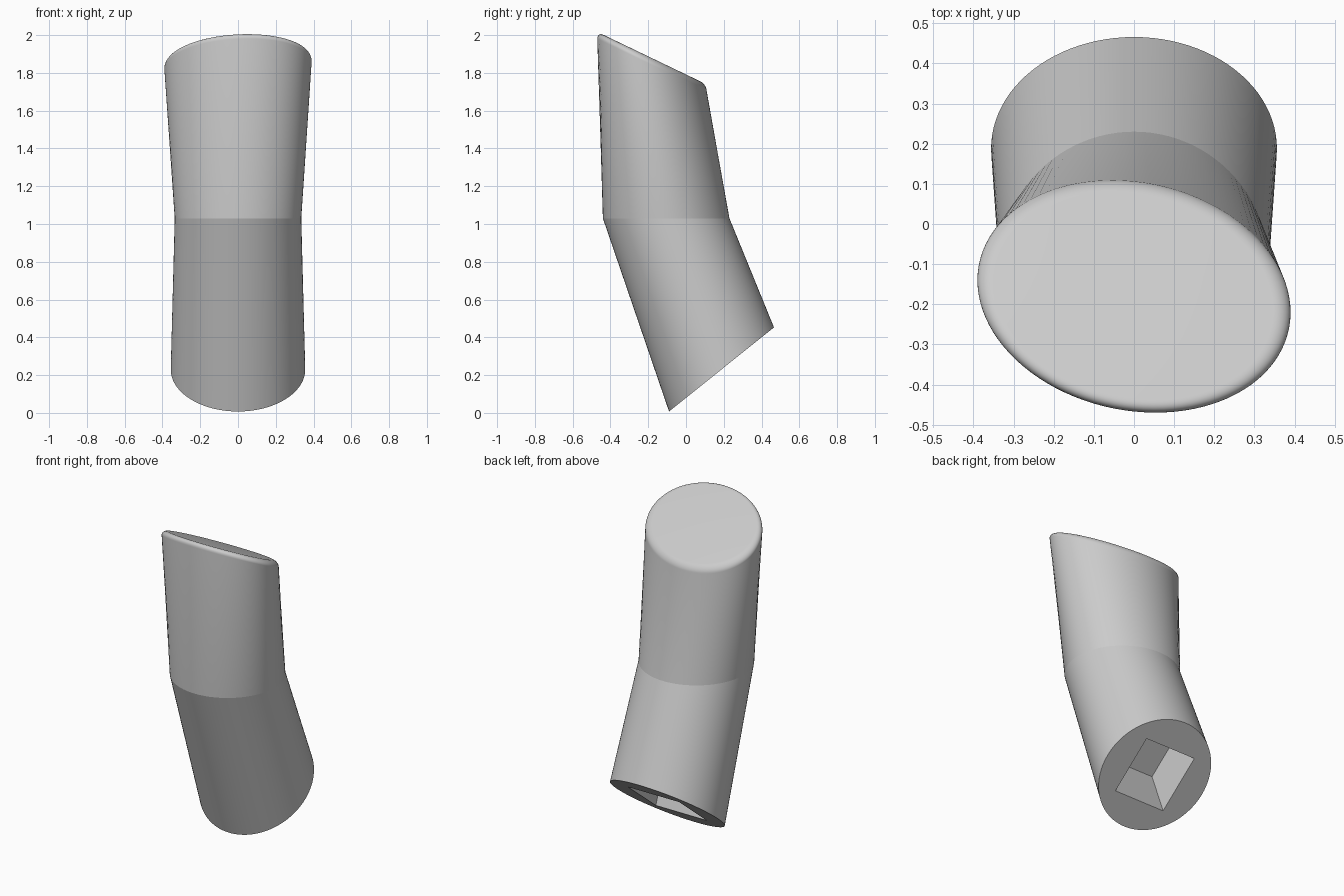
import bpy
import bmesh
from math import cos, sin, tau, pi
from mathutils import Vector

cube = bpy.data.objects.get("Cube")
if cube:
    bpy.data.objects.remove(cube)

SEGMENTS = 96
RIM_STEPS = 8

grey = bpy.data.materials.new("plain_grey")
grey.use_nodes = True
colour = (0.6, 0.6, 0.6, 1)
grey.diffuse_color = colour
grey.node_tree.nodes["Principled BSDF"].inputs["Base Color"].default_value = colour

bm = bmesh.new()


def ring(centre, axis_a, axis_b, scale=1.0):
    """Ellipse of vertices spanned by two half axes."""
    c, a, b = Vector(centre), Vector(axis_a) * scale, Vector(axis_b) * scale
    angles = [tau * i / SEGMENTS for i in range(SEGMENTS)]
    return [bm.verts.new(c + a * cos(t) + b * sin(t)) for t in angles]


def bridge(lower, upper):
    """Quads between two loops with the same vertex count."""
    n = len(lower)
    for i in range(n):
        j = (i + 1) % n
        bm.faces.new((lower[i], lower[j], upper[j], upper[i]))


def loop_edges(loop):
    return [bm.edges.get((v, loop[i - 1])) for i, v in enumerate(loop)]


# Lower leg: tilted round base up to the level bend
base_centre = Vector((0, 0.188, 0.23))
bend_centre = Vector((0, -0.105, 1.03))
slope = Vector((0, 0.555, 0.445)).normalized()
base = ring(base_centre, (0.356, 0, 0), slope * 0.356)
bend = ring(bend_centre, (0.335, 0, 0), (0, 0.335, 0))
loops = [base, bend]

# Upper leg: flares to a slanted oval, then rolls over a rounded rim
TILT = -0.48
for k in range(RIM_STEPS + 1):
    a = pi / 2 * k / RIM_STEPS
    loops.append(ring((0, -0.18, 1.842 + 0.036 * sin(a)),
                      (0.39, -0.04, -0.04 * TILT),
                      (0, 0.287, 0.287 * TILT),
                      1 - 0.11 * (1 - cos(a))))
for lower, upper in zip(loops, loops[1:]):
    bridge(lower, upper)
bm.faces.new(loops[-1])

# Square socket sunk into the base along the lower leg
half = 0.18
depth = (bend_centre - base_centre).normalized() * 0.29
corners = [base_centre + Vector((sx * half, 0, 0)) + slope * sy * half
           for sx, sy in ((-1, -1), (1, -1), (1, 1), (-1, 1))]
mouth = [bm.verts.new(p) for p in corners]
floor = [bm.verts.new(p + depth) for p in corners]
bridge(mouth, floor)
bm.faces.new(floor)
bmesh.ops.triangle_fill(bm, edges=loop_edges(base) + loop_edges(mouth),
                        use_beauty=True)
bmesh.ops.recalc_face_normals(bm, faces=bm.faces[:])

# Crisp crease at the bend
for edge in loop_edges(bend):
    edge.smooth = False

mesh = bpy.data.meshes.new("bent_leg")
bm.to_mesh(mesh)
bm.free()
mesh.materials.append(grey)
leg = bpy.data.objects.new("bent_leg", mesh)
bpy.context.collection.objects.link(leg)

bpy.ops.object.select_all(action="DESELECT")
leg.select_set(True)
bpy.context.view_layer.objects.active = leg
bpy.ops.object.shade_smooth_by_angle(angle=pi / 6)
